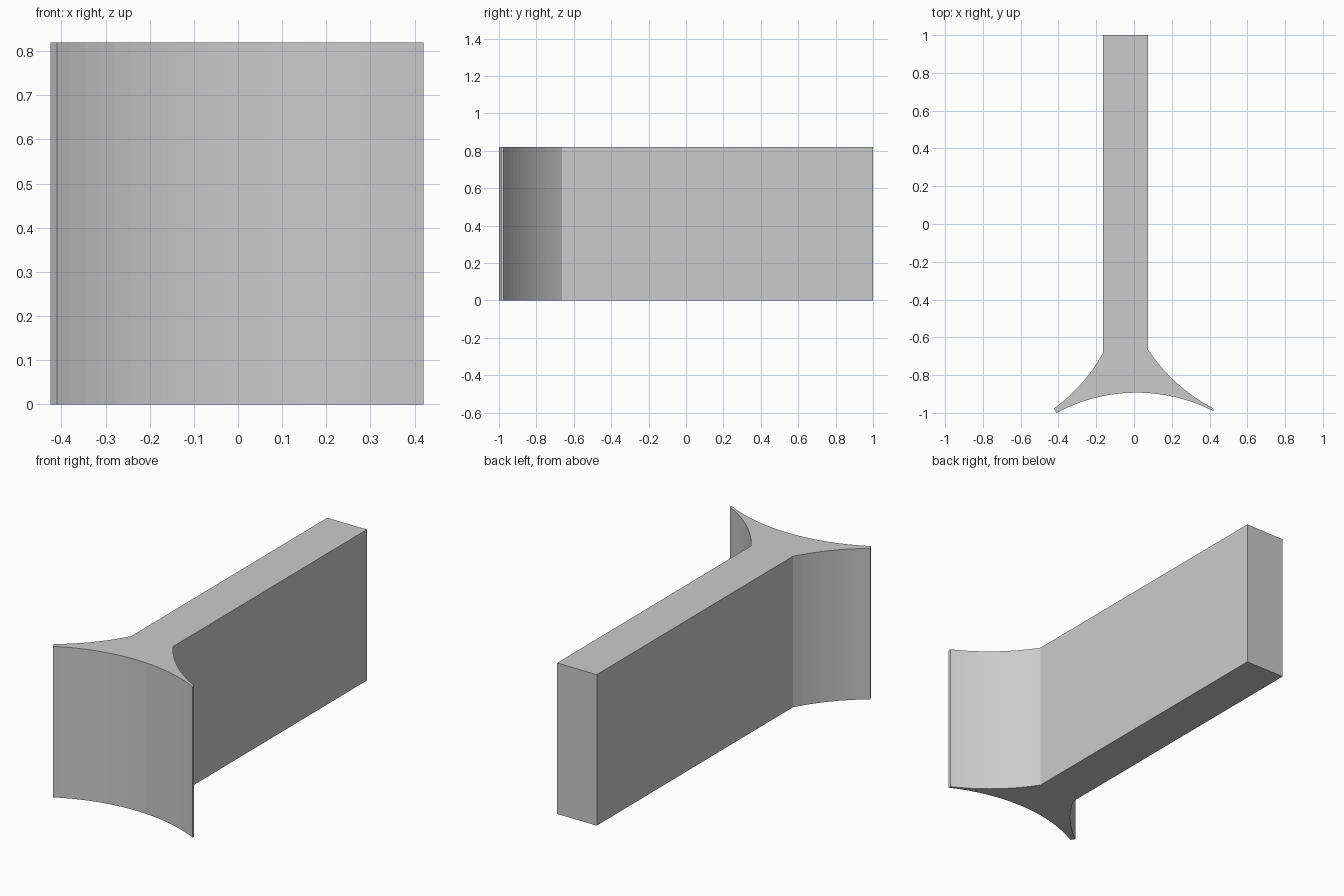
import bpy
import bmesh
from mathutils import Vector

cube = bpy.data.objects.get("Cube")
if cube:
    bpy.data.objects.remove(cube, do_unlink=True)

HEIGHT = 0.82


def arc(start, end, sag, steps):
    """Circular arc from start to end, bulging by sag to the left of travel."""
    a, b = Vector(start), Vector(end)
    chord = b - a
    half = chord.length / 2
    normal = Vector((-chord.y, chord.x)).normalized()
    radius = (half * half + sag * sag) / (2 * abs(sag))
    side = 1 if sag > 0 else -1
    centre = (a + b) / 2 + normal * side * (abs(sag) - radius)
    sweep = (a - centre).angle_signed(b - centre)
    points = []
    for i in range(steps + 1):
        t = -sweep * i / steps
        d = a - centre
        c, s = cos(t), sin(t)
        points.append((centre.x + d.x * c - d.y * s, centre.y + d.x * s + d.y * c))
    return points


from math import cos, sin

# Outline, anticlockwise: hollow front, right flare, bar, left flare
outline = arc((-0.41, -1.0), (0.42, -0.99), 0.102, 24)
outline += arc((0.42, -0.976), (0.074, -0.664), 0.03, 14)
outline += [(0.074, 1.0), (-0.164, 1.0)]
outline += arc((-0.164, -0.682), (-0.424, -0.977), 0.022, 14)

# Extrude the outline to full height
bm = bmesh.new()
base = bm.faces.new([bm.verts.new((x, y, 0)) for x, y in outline])
top = bmesh.ops.extrude_face_region(bm, geom=[base], use_keep_orig=True)
moved = [v for v in top["geom"] if isinstance(v, bmesh.types.BMVert)]
bmesh.ops.translate(bm, verts=moved, vec=(0, 0, HEIGHT))
bmesh.ops.recalc_face_normals(bm, faces=bm.faces)
mesh = bpy.data.meshes.new("flared_bar")
bm.to_mesh(mesh)
bm.free()

# Single grey material
grey = bpy.data.materials.new("light grey")
grey.use_nodes = True
colour = (0.6, 0.6, 0.6, 1)
grey.diffuse_color = colour
grey.node_tree.nodes["Principled BSDF"].inputs["Base Color"].default_value = colour
mesh.materials.append(grey)

bar = bpy.data.objects.new("flared_bar", mesh)
bpy.context.collection.objects.link(bar)
